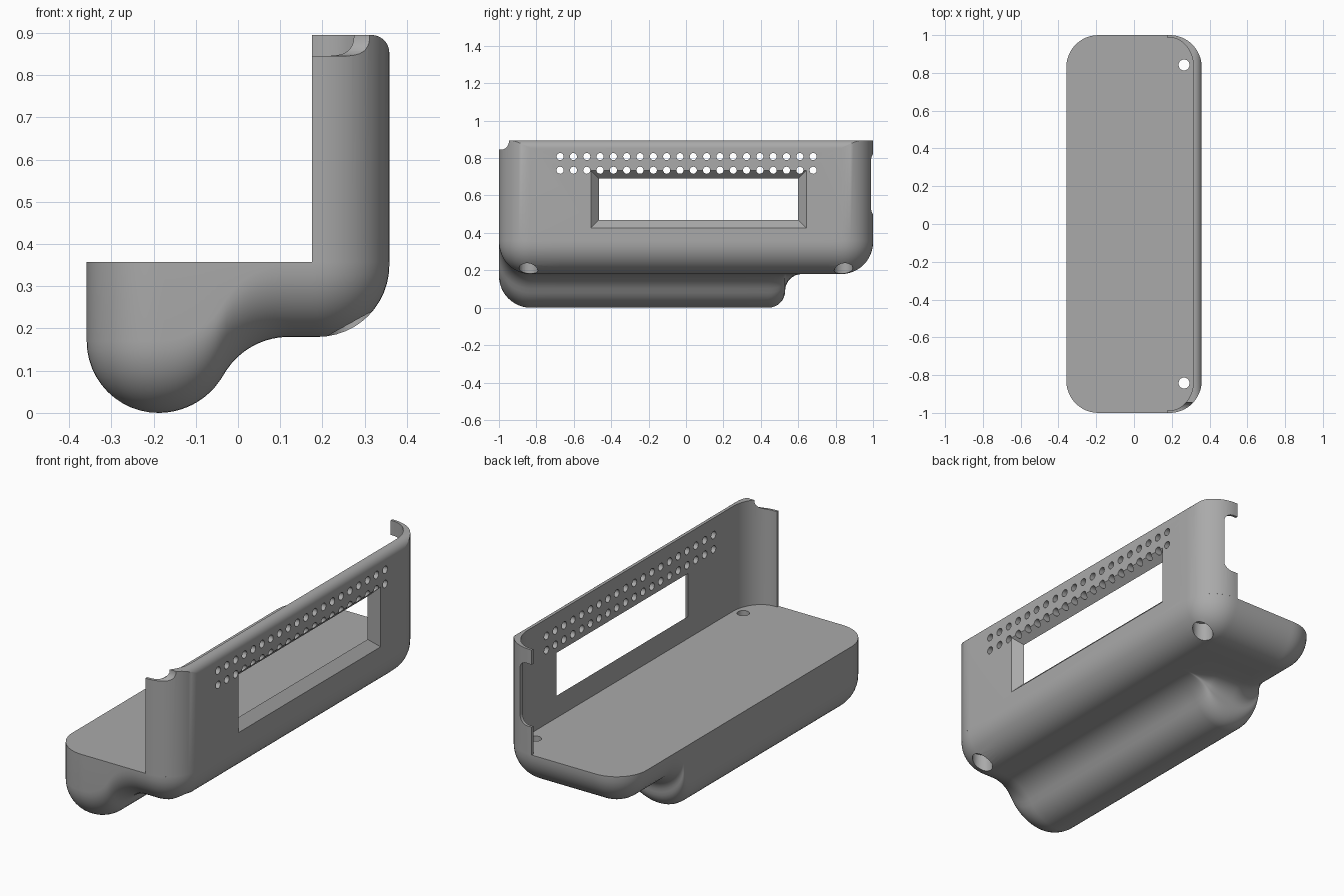
import bpy, bmesh
from math import sin, cos, pi, sqrt
from mathutils import Matrix

if "Cube" in bpy.data.objects:
    bpy.data.objects.remove(bpy.data.objects["Cube"])

R = 0.17                      # plan corner and underside rounding
CX, CY = 0.1885, 0.83         # corner centres
DECK, FLOOR, TOP = 0.357, 0.18, 0.895
INNER_X, LIP = 0.315, 0.175   # inner wall face, open end of the wall

grey = bpy.data.materials.new("mid grey")
grey.use_nodes = True
grey.diffuse_color = (0.4, 0.4, 0.4, 1)
grey.node_tree.nodes["Principled BSDF"].inputs["Base Color"].default_value = grey.diffuse_color


def make(name, bm):
    bmesh.ops.remove_doubles(bm, verts=bm.verts, dist=1e-5)
    bmesh.ops.recalc_face_normals(bm, faces=bm.faces)
    mesh = bpy.data.meshes.new(name)
    bm.to_mesh(mesh)
    bm.free()
    mesh.materials.append(grey)
    ob = bpy.data.objects.new(name, mesh)
    bpy.context.collection.objects.link(ob)
    return ob


def bridge(bm, a, b, closed=True):
    for i in range(len(a) if closed else len(a) - 1):
        j = (i + 1) % len(a)
        bm.faces.new((a[i], a[j], b[j], b[i]))


def cut(target, bm):
    cutter = make("cutter", bm)
    cutter.hide_render = True
    mod = target.modifiers.new("cut", 'BOOLEAN')
    mod.operation, mod.solver, mod.object = 'DIFFERENCE', 'EXACT', cutter
    bpy.context.view_layer.objects.active = target
    bpy.ops.object.modifier_apply(modifier=mod.name)
    bpy.data.objects.remove(cutter)


def add_cylinder(bm, centre, radius, depth, axis='Z', segments=24):
    rot = Matrix.Rotation(pi / 2, 4, 'Y') if axis == 'X' else Matrix()
    bmesh.ops.create_cone(bm, cap_ends=True, segments=segments, radius1=radius, radius2=radius,
                          depth=depth, matrix=Matrix.Translation(centre) @ rot)


def rounded_box(lo, hi, radius):
    bm = bmesh.new()
    bmesh.ops.create_cube(bm, size=1)
    for v in bm.verts:
        v.co = [h if c > 0 else l for c, l, h in zip(v.co, lo, hi)]
    bmesh.ops.bevel(bm, geom=bm.edges[:], offset=radius, segments=6, profile=0.5, affect='EDGES')
    return bm


def ogee(t, start, end):
    """Drop of the grip: full before start, easing to none at end by two equal arcs."""
    s = end - start
    r = (s * s + FLOOR * FLOOR) / (4 * FLOOR)
    t = min(max(t - start, 0), s)
    if t < s / 2:
        return FLOOR - r + sqrt(max(r * r - t * t, 0))
    return r - sqrt(max(r * r - (s - t) ** 2, 0))


def underside(x, y, inset):
    drop = ogee(x, -CX, 0.12) * ogee(y, 0.44, 0.62) / FLOOR
    return FLOOR - drop + R - sqrt(max(R * R - (R - inset) ** 2, 0))


# Base: rounded tray with the grip swelling out of its underside
xs = [-CX + 2 * CX * i / 28 for i in range(29)]
arc = [sin(pi / 2 * i / 8) for i in range(9)]
ys = [-CY + (0.44 + CY) * i / 8 for i in range(8)]
ys += [0.44 + 0.09 * a for a in arc] + [0.62 - 0.09 * a for a in arc[-2::-1]]
ys += [0.69, 0.76, CY]

outline = []                  # core point and outward normal, anticlockwise
for corner, (sx, sy) in enumerate([(1, 1), (-1, 1), (-1, -1), (1, -1)]):
    for i in range(13):
        a = pi / 2 * (corner + i / 12)
        outline.append((sx * CX, sy * CY, cos(a), sin(a)))
    if corner == 0:
        outline += [(x, CY, 0, 1) for x in xs[-2:0:-1]]
    elif corner == 1:
        outline += [(-CX, y, -1, 0) for y in ys[-2:0:-1]]
    elif corner == 2:
        outline += [(x, -CY, 0, -1) for x in xs[1:-1]]
    else:
        outline += [(CX, y, 1, 0) for y in ys[1:-1]]

bm = bmesh.new()
rim = [bm.verts.new((x + R * nx, y + R * ny, DECK)) for x, y, nx, ny in outline]
bm.faces.new(rim)
for k in range(13):
    reach = R * cos(pi / 2 * k / 12)
    ring = []
    for x, y, nx, ny in outline:
        px, py = x + reach * nx, y + reach * ny
        ring.append(bm.verts.new((px, py, underside(px, py, R - reach))))
    bridge(bm, rim, ring)
    rim = ring
rows = [[bm.verts.new((x, y, underside(x, y, R))) for x in xs] for y in ys]
for a, b in zip(rows, rows[1:]):
    bridge(bm, a, b, closed=False)
bmesh.ops.dissolve_degenerate(bm, dist=1e-6, edges=bm.edges[:])
base = make("base", bm)

# Screw holes with wide counterbores below
for radius, z in ((0.029, 0.3), (0.05, 0.03)):
    bm = bmesh.new()
    for side in (-1, 1):
        add_cylinder(bm, (0.265, side * 0.842, z), radius, 0.5, segments=32)
    cut(base, bm)

# Upright wall: wraps both corners, top edge rounded along the long side
path = [(LIP, -CY, 0, -1)]
for side in (-1, 1):
    for i in range(17):
        a = pi / 2 * (i / 16 - (side < 0))
        path.append((CX, side * CY, cos(a), sin(a)))
path.append((LIP, CY, 0, 1))

bm = bmesh.new()
sections = []
for x, y, nx, ny in path:
    ox, oy = x + R * nx, y + R * ny
    ix, iy = x + (INNER_X - CX) * nx, y + (R - 0.013) * ny
    points = [(ox, oy, DECK)]
    for k in range(9):
        f = 1 - cos(pi / 2 * k / 8)
        px, py = ox + (ix - ox) * f, oy + (iy - oy) * f
        over = max(px - 0.3165, 0)
        points.append((px, py, TOP - 0.042 + sqrt(max(0.042 ** 2 - over ** 2, 0))))
    points.append((ix, iy, DECK))
    sections.append([bm.verts.new(p) for p in points])
for a, b in zip(sections, sections[1:]):
    bridge(bm, a, b)
bm.faces.new(sections[0])
bm.faces.new(sections[-1][::-1])
wall = make("wall", bm)

# Display window with sloping sides
bm = bmesh.new()
loops = []
for x, grow in ((0.28, -0.035), (0.39, 0.075)):
    y0, y1, z0, z1 = -0.465 - grow, 0.6 + grow, 0.47 - grow, 0.69 + grow
    loops.append([bm.verts.new((x, y, z)) for y, z in ((y0, z0), (y1, z0), (y1, z1), (y0, z1))])
bridge(bm, *loops)
for loop in loops:
    bm.faces.new(loop)
cut(wall, bm)

# Two rows of vent holes
bm = bmesh.new()
for z in (0.735, 0.808):
    for i in range(20):
        add_cylinder(bm, (0.33, -0.673 + 0.0712 * i, z), 0.019, 0.2, 'X', 20)
cut(wall, bm)

# Cable notches: top of the front corner, edge of the back corner
cut(wall, rounded_box((0.05, -1.2, 0.845), (0.345, -0.945, 1.1), 0.045))
cut(wall, rounded_box((0.0, 0.9, 0.5), (0.25, 1.2, 0.82), 0.045))

for ob in (base, wall):
    bpy.ops.object.select_all(action='DESELECT')
    ob.select_set(True)
    bpy.context.view_layer.objects.active = ob
    bpy.ops.object.shade_smooth_by_angle(angle=0.6)
